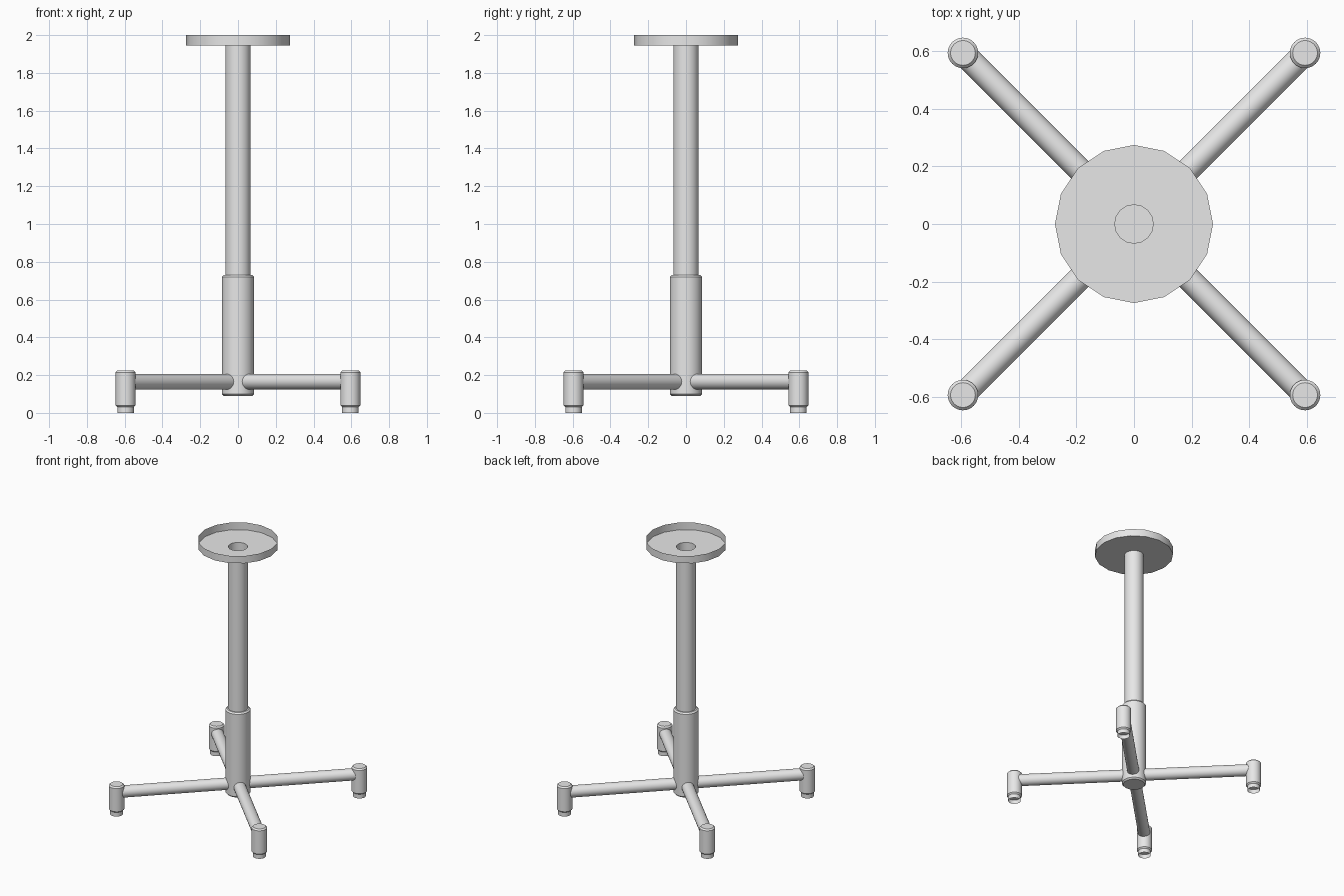
import bpy
import bmesh
from math import cos, sin, tau, radians
from mathutils import Matrix, Vector

if "Cube" in bpy.data.objects:
    bpy.data.objects.remove(bpy.data.objects["Cube"], do_unlink=True)

metal = bpy.data.materials.new("light grey metal")
metal.use_nodes = True
GREY = (0.8, 0.8, 0.8, 1)
metal.diffuse_color = GREY
metal.node_tree.nodes["Principled BSDF"].inputs["Base Color"].default_value = GREY


def lathe(name, profile, sides=32, matrix=Matrix()):
    """Revolve (radius, height) points about z; zero radius closes an end."""
    bm = bmesh.new()
    rings = []
    for r, z in profile:
        count = sides if r > 0 else 1
        rings.append([bm.verts.new((r * cos(tau * i / sides), r * sin(tau * i / sides), z))
                      for i in range(count)])
    for low, high in zip(rings, rings[1:]):
        for i in range(sides):
            j = (i + 1) % sides
            if len(low) == 1:
                bm.faces.new((low[0], high[j], high[i]))
            elif len(high) == 1:
                bm.faces.new((low[i], low[j], high[0]))
            else:
                bm.faces.new((low[i], low[j], high[j], high[i]))
    bm.transform(matrix)
    mesh = bpy.data.meshes.new(name)
    bm.to_mesh(mesh)
    bm.free()
    mesh.materials.append(metal)
    obj = bpy.data.objects.new(name, mesh)
    bpy.context.collection.objects.link(obj)
    bpy.ops.object.select_all(action="DESELECT")
    obj.select_set(True)
    bpy.context.view_layer.objects.active = obj
    bpy.ops.object.shade_smooth_by_angle(angle=radians(30))
    return obj


def bevelled(radius, bottom, top, bevel=0.01):
    """Profile of a closed cylinder with chamfered rims."""
    inner = radius - bevel
    return [(0, bottom), (inner, bottom), (radius, bottom + bevel),
            (radius, top - bevel), (inner, top), (0, top)]


# Central column: wide lower sleeve and hollow upper pole
lathe("lower_sleeve", bevelled(0.085, 0.09, 0.73))
lathe("upper_pole", [(0.067, 0.72), (0.067, 1.945)])

# Shallow thin-walled tray, open over the hollow pole
lathe("top_tray", [(0.067, 1.945), (0.275, 1.945), (0.275, 2.0)], sides=16)

# Four diagonal arms with upright end posts and hollow foot caps
REACH = 0.595
for side, x in (("left", 1), ("right", -1)):
    for end, y in (("front", -1), ("back", 1)):
        tip = Vector((x * REACH, y * REACH, 0))
        place = Matrix.Translation(tip)
        aim = Matrix.Translation((0, 0, 0.165)) @ tip.to_track_quat("Z", "Y").to_matrix().to_4x4()
        label = f"{end}_{side}"
        lathe(f"arm_{label}", [(0.042, 0), (0.042, tip.length)], matrix=aim)
        lathe(f"end_post_{label}", bevelled(0.053, 0.03, 0.225), matrix=place)
        lathe(f"foot_{label}", [(0.044, 0), (0.044, 0.035)], matrix=place)
